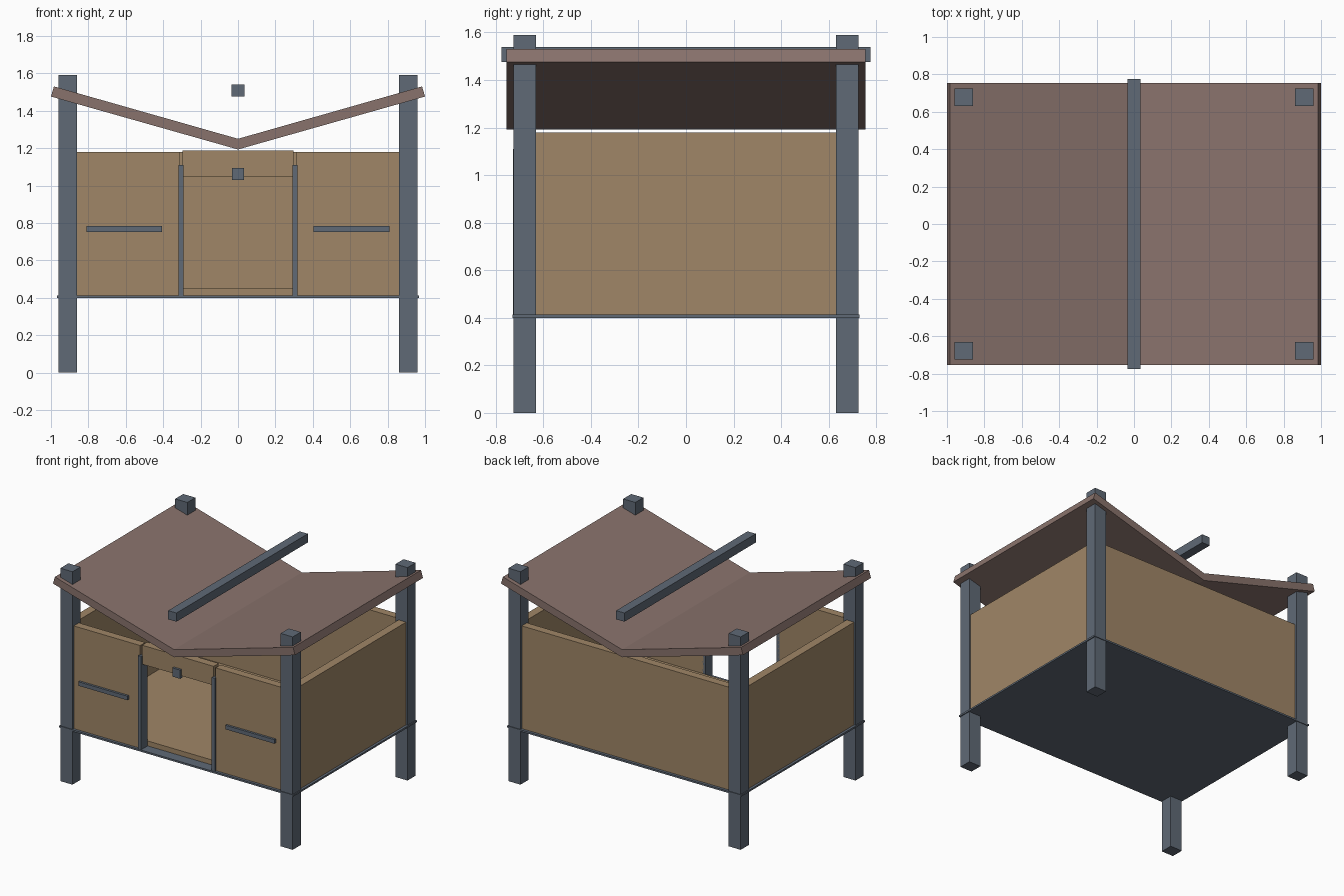
import bpy
import bmesh
from mathutils import Vector

old = bpy.data.objects.get("Cube")
if old:
    bpy.data.objects.remove(old, do_unlink=True)


def material(name, rgb):
    mat = bpy.data.materials.new(name)
    mat.use_nodes = True
    mat.diffuse_color = (*rgb, 1)
    mat.node_tree.nodes["Principled BSDF"].inputs["Base Color"].default_value = (*rgb, 1)
    return mat


TAN = material("tan_board", (0.35, 0.24, 0.135))
SLATE = material("slate_timber", (0.115, 0.142, 0.18))
BROWN = material("brown_roofing", (0.25, 0.17, 0.15))


def finish(name, bm, mat):
    bmesh.ops.recalc_face_normals(bm, faces=bm.faces)
    mesh = bpy.data.meshes.new(name)
    bm.to_mesh(mesh)
    bm.free()
    mesh.materials.append(mat)
    obj = bpy.data.objects.new(name, mesh)
    bpy.context.collection.objects.link(obj)
    return obj


def box(name, xs, ys, zs, mat):
    """Box given by its low and high limit on each axis."""
    low, high = (Vector(c) for c in zip(xs, ys, zs))
    bm = bmesh.new()
    bmesh.ops.create_cube(bm, size=1)
    for v in bm.verts:
        v.co = (low + high) / 2 + v.co * (high - low)
    return finish(name, bm, mat)


def span(side, a, b):
    """Limits a..b, mirrored when side is -1."""
    return sorted((side * a, side * b))


POST_X, POST_Y = (0.86, 0.96), (0.63, 0.725)
WALL_Z = (0.413, 1.18)
FRONT = (-0.71, -0.65)

# Base plate and raised inner floor
box("base_plate", (-0.967, 0.967), (-0.73, 0.73), (0.40, 0.413), SLATE)
box("inner_floor", (-0.885, 0.885), (-0.65, 0.65), (0.413, 0.45), TAN)

# Back wall and lintel over the doorway
box("back_wall", (-0.86, 0.86), (0.65, 0.71), WALL_Z, TAN)
box("door_lintel", (-0.296, 0.296), FRONT, (1.045, 1.187), TAN)
box("lintel_block", (-0.032, 0.032), (-0.728, -0.70), (1.03, 1.095), SLATE)

# Parts repeated on both sides
for side, label in ((1, "left"), (-1, "right")):
    for end, where in ((1, "back"), (-1, "front")):
        box(f"{where}_{label}_post", span(side, *POST_X),
            span(end, *POST_Y), (0, 1.59), SLATE)
    box(f"{label}_wall", span(side, 0.885, 0.948), (-0.63, 0.63), WALL_Z, TAN)
    box(f"{label}_front_panel", span(side, 0.311, 0.86), FRONT, WALL_Z, TAN)
    box(f"{label}_door_jamb", span(side, 0.292, 0.317), (-0.727, -0.65), (0.413, 1.11), SLATE)
    box(f"{label}_panel_rail", span(side, 0.405, 0.81), (-0.727, -0.70), (0.753, 0.783), SLATE)

# Butterfly roof: V profile extruded front to back
half = [(0.984, 1.53), (1.0, 1.476)]
profile = [(0, 1.25), *half, (0, 1.193), *((-x, z) for x, z in reversed(half))]
bm = bmesh.new()
face = bm.faces.new([bm.verts.new((x, -0.755, z)) for x, z in profile])
result = bmesh.ops.extrude_face_region(bm, geom=[face])
moved = [g for g in result["geom"] if isinstance(g, bmesh.types.BMVert)]
bmesh.ops.translate(bm, verts=moved, vec=(0, 1.51, 0))
finish("butterfly_roof", bm, BROWN)

# Beam running above the roof valley
box("ridge_beam", (-0.034, 0.034), (-0.775, 0.775), (1.475, 1.54), SLATE)
